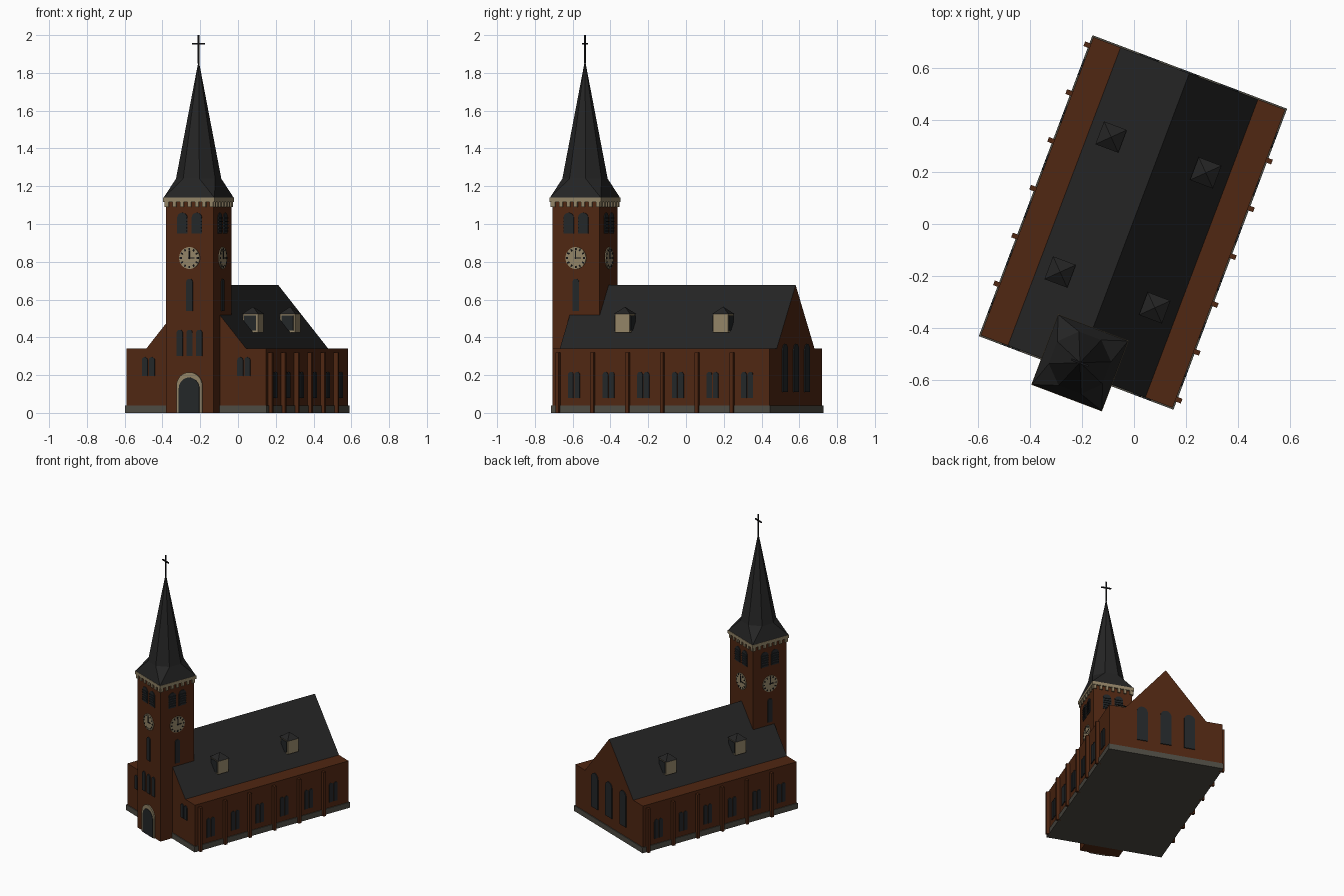
import bpy, bmesh
from math import radians, sin, cos, pi
from mathutils import Matrix, Vector

if "Cube" in bpy.data.objects:
    bpy.data.objects.remove(bpy.data.objects["Cube"], do_unlink=True)


def material(name, rgb):
    m = bpy.data.materials.new(name)
    m.use_nodes = True
    m.diffuse_color = (*rgb, 1)
    m.node_tree.nodes["Principled BSDF"].inputs["Base Color"].default_value = (*rgb, 1)
    return m


BRICK = material("brown brick", (0.08, 0.02, 0.006))
SLATE = material("dark slate", (0.018, 0.018, 0.018))
STONE = material("grey stone", (0.075, 0.07, 0.055))
SAND = material("pale sandstone", (0.29, 0.23, 0.135))
GLASS = material("dark glass", (0.017, 0.02, 0.022))
IRON = material("black iron", (0.008, 0.008, 0.009))

# The building stands turned about the vertical axis
ROOT = Matrix.Translation((-0.004, 0.006, 0)) @ Matrix.Rotation(radians(-20.7), 4, 'Z')
TOWER = ROOT @ Matrix.Translation((0, -0.578, 0))
HW, HL, HT = 0.395, 0.614, 0.134      # half width, half length, half tower
EAVE, RIDGE, ROOF_HW = 0.34, 0.677, 0.283


def wall(base, quarter, dist):
    """Frame on a wall: x along it, z up, -y outwards. Quarter 0 is the front."""
    return base @ Matrix.Rotation(quarter * pi / 2, 4, 'Z') @ Matrix.Translation((0, -dist, 0))


def rect(s, z0, z1, w):
    return [(s - w / 2, z0), (s + w / 2, z0), (s + w / 2, z1), (s - w / 2, z1)]


def arch(s, z0, z1, w, n=10):
    r = w / 2
    top = [(s + r * cos(pi * i / n), z1 - r + r * sin(pi * i / n)) for i in range(n + 1)]
    return [(s - r, z0), (s + r, z0)] + top


def finish(name, bm, mats):
    bmesh.ops.recalc_face_normals(bm, faces=bm.faces)
    me = bpy.data.meshes.new(name)
    bm.to_mesh(me)
    bm.free()
    for m in mats:
        me.materials.append(m)
    ob = bpy.data.objects.new(name, me)
    bpy.context.collection.objects.link(ob)
    return ob


def build(name, mat, pieces):
    """Each piece is (profile, y0, y1, frame): an outline extruded along y."""
    bm = bmesh.new()
    for profile, y0, y1, frame in pieces:
        a = [bm.verts.new(frame @ Vector((x, y0, z))) for x, z in profile]
        b = [bm.verts.new(frame @ Vector((x, y1, z))) for x, z in profile]
        bm.faces.new(a)
        bm.faces.new(b[::-1])
        for i in range(len(a)):
            j = (i + 1) % len(a)
            bm.faces.new((a[i], b[i], b[j], a[j]))
    return finish(name, bm, [mat])


def hull(name, mat, groups, frame):
    bm = bmesh.new()
    for points in groups:
        vs = [bm.verts.new(frame @ Vector(p)) for p in points]
        bmesh.ops.convex_hull(bm, input=vs)
    return finish(name, bm, [mat])


def square(h, z, x=0, y=0):
    return [(x + i * h, y + j * h, z) for i in (-1, 1) for j in (-1, 1)]


# Nave with flat side strips and a steep roof
nave_outline = [(-HW, 0.02), (HW, 0.02), (HW, EAVE), (ROOF_HW, EAVE), (0, RIDGE),
                (-ROOF_HW, EAVE), (-HW, EAVE)]
nave = build("nave", BRICK, [(nave_outline, -HL, HL, ROOT)])
nave.data.materials.append(SLATE)
for p in nave.data.polygons:
    if 0.3 < p.normal.z < 0.9:
        p.material_index = 1
build("plinth", STONE, [(rect(0, 0, 0.04, 2 * HW + 0.012), -HL - 0.006, HL + 0.006, ROOT)])

# Side buttresses and paired windows, six bays on each side
buttresses, side_windows = [], []
for quarter in (1, 3):
    side = wall(ROOT, quarter, HW)
    for i in range(6):
        buttresses.append((rect(-0.578 + 0.197 * i, 0, 0.32, 0.019), -0.024, 0.01, side))
        for d in (-0.018, 0.018):
            side_windows.append((arch(-0.49 + 0.196 * i + d, 0.08, 0.217, 0.03), -0.006, 0.002, side))
build("buttresses", BRICK, buttresses)
build("side_windows", GLASS, side_windows)

# Gable windows
front, back = wall(ROOT, 0, HL), wall(ROOT, 2, HL)
build("front_windows", GLASS, [(arch(c + d, 0.195, 0.295, 0.032), -0.006, 0.002, front)
                               for c in (-0.27, 0.27) for d in (-0.02, 0.02)])
build("back_windows", GLASS, [(arch(c, 0.11, 0.365, 0.075), -0.006, 0.002, back)
                              for c in (-0.165, 0, 0.165)])

# Dormers with pyramid roofs and side panes
bodies, panes, caps = [], [], []
for u in (-0.195, 0.195):
    for v in (-0.278, 0.278):
        at = ROOT @ Matrix.Translation((u, v, 0))
        bodies.append((rect(0, 0.425, 0.525, 0.084), -0.042, 0.042, at))
        for quarter in (0, 2):
            panes.append((rect(0, 0.435, 0.515, 0.066), -0.005, 0.002, wall(at, quarter, 0.042)))
        caps.append(square(0.047, 0.523, u, v) + [(u, v, 0.562)])
build("dormers", SAND, bodies)
build("dormer_panes", GLASS, panes)
hull("dormer_roofs", SLATE, caps, ROOT)

# Tower shaft and cornice with dentils
build("tower", BRICK, [(rect(0, 0, 1.12, 2 * HT), -HT, HT, TOWER)])
build("cornice", SAND, [(rect(0, 1.117, 1.14, 0.291), -0.1455, 0.1455, TOWER)])
sides = [wall(TOWER, q, HT) for q in range(4)]
build("dentils", SAND, [(rect(-0.126 + 0.042 * i, 1.09, 1.118, 0.02), -0.009, 0.002, side)
                        for side in sides for i in range(7)])

# Flared foot and eight-sided spire
octagon = [(0.12 * cos(pi / 8 + k * pi / 4), 0.12 * sin(pi / 8 + k * pi / 4), 1.24) for k in range(8)]
hull("spire", SLATE, [square(0.144, 1.139) + octagon, octagon + [(0, 0, 1.868)]], TOWER)
build("cross", IRON, [(rect(0, 1.85, 2.0, 0.008), -0.004, 0.004, TOWER),
                      (rect(0, 1.951, 1.959, 0.07), -0.004, 0.004, TOWER)])

# Tower windows
belfry, slats, slits = [], [], []
for q, side in enumerate(sides):
    for d in (-0.041, 0.041):
        belfry.append((arch(d, 0.95, 1.06, 0.058), -0.004, 0.002, side))
        for k in range(5):
            z = 0.96 + 0.017 * k
            slats.append((rect(d, z, z + 0.006, 0.052), -0.009, 0, side))
    if q != 2:
        slits.append((arch(0, 0.54, 0.71, 0.036), -0.006, 0.002, side))
build("belfry_windows", GLASS, belfry)
build("belfry_slats", GLASS, slats)
build("tower_slits", GLASS, slits)
build("tower_triple_window", GLASS, [(arch(d, 0.3, 0.44, 0.034), -0.006, 0.002, sides[0])
                                     for d in (-0.055, 0, 0.055)])

# Clocks on all four sides
faces, marks = [], []
for side in sides:
    faces.append(([(0.058 * cos(pi * k / 16), 0.82 + 0.058 * sin(pi * k / 16)) for k in range(32)],
                  -0.006, 0.002, side))
    centre = side @ Matrix.Translation((0, 0, 0.82))
    for k in range(12):
        turned = centre @ Matrix.Rotation(k * pi / 6, 4, 'Y')
        marks.append((rect(0, 0.042, 0.054, 0.008), -0.008, -0.005, turned))
    for angle, length in ((0, 0.04), (pi / 2, 0.03)):
        turned = centre @ Matrix.Rotation(angle, 4, 'Y')
        marks.append((rect(0, -0.006, length, 0.006), -0.009, -0.005, turned))
build("clock_faces", SAND, faces)
build("clock_marks", IRON, marks)

# Main door in a stone arch
build("door_surround", SAND, [(arch(0, 0, 0.215, 0.146, 16), -0.008, 0.002, sides[0])])
build("door", GLASS, [(arch(0, 0, 0.187, 0.116, 16), -0.011, -0.005, sides[0])])
